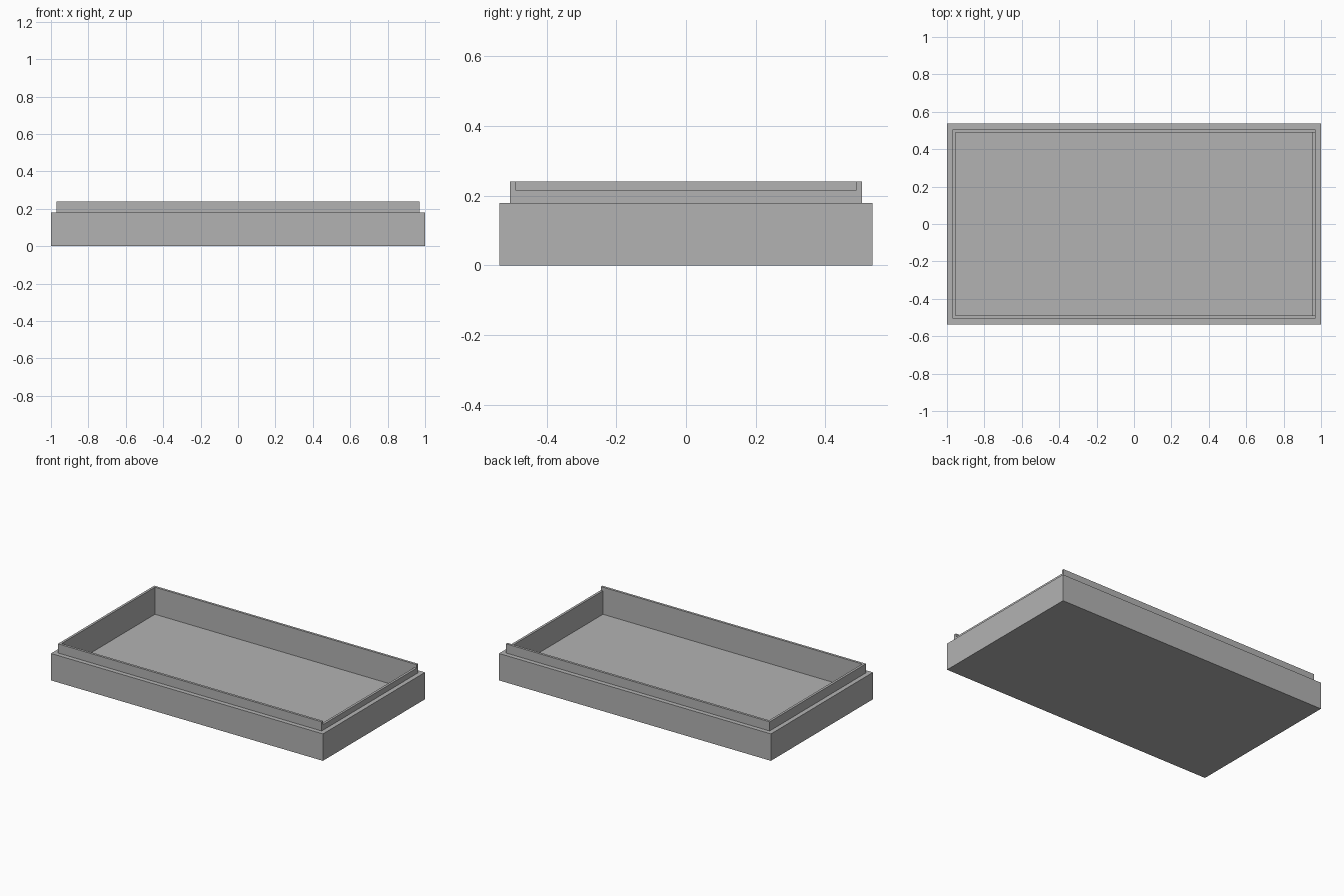
import bpy
import bmesh

cube = bpy.data.objects.get("Cube")
if cube:
    bpy.data.objects.remove(cube, do_unlink=True)

HALF_X, HALF_Y = 1.0, 0.536
STEP, INNER = 0.03, 0.046          # insets of the lip's outer and inner faces
FLOOR, SHOULDER, NOTCH, TOP = 0.06, 0.179, 0.216, 0.24

# One flat grey for the whole tray
grey = bpy.data.materials.new("plain grey")
grey.use_nodes = True
colour = (0.45, 0.45, 0.45, 1.0)
grey.diffuse_color = colour
grey.node_tree.nodes["Principled BSDF"].inputs["Base Color"].default_value = colour

bm = bmesh.new()


def rectangle(inset, z):
    x, y = HALF_X - inset, HALF_Y - inset
    return [bm.verts.new((sx * x, sy * y, z))
            for sx, sy in ((-1, -1), (1, -1), (1, 1), (-1, 1))]


def bridge(lower, upper):
    return [bm.faces.new((lower[i], lower[(i + 1) % 4],
                          upper[(i + 1) % 4], upper[i])) for i in range(4)]


# Body wall, shoulder, lip wall, rim and cavity as nested rectangles
profile = [(0, 0), (0, SHOULDER), (STEP, SHOULDER), (STEP, NOTCH),
           (INNER, NOTCH), (INNER, FLOOR)]
rings = [rectangle(inset, z) for inset, z in profile]
bands = [bridge(a, b) for a, b in zip(rings, rings[1:])]
bm.faces.new(rings[0][::-1])
bm.faces.new(rings[-1])

# Split the +x rim at the inner side walls to mark out the low opening
for side in (-1, 1):
    end = [f for f in bm.faces if abs(f.calc_center_median().z - NOTCH) < 1e-4
           and f.calc_center_median().x > HALF_X - INNER]
    geom = set(end)
    for f in end:
        geom.update(f.edges)
        geom.update(f.verts)
    bmesh.ops.bisect_plane(bm, geom=list(geom), dist=1e-5,
                           plane_co=(0, side * (HALF_Y - INNER), 0),
                           plane_no=(0, 1, 0))

# Raise the rest of the rim to full height
bm.normal_update()
rim = [f for f in bm.faces
       if all(abs(v.co.z - NOTCH) < 1e-4 for v in f.verts)
       and not (f.calc_center_median().x > HALF_X - INNER
                and abs(f.calc_center_median().y) < 0.1)]
raised = bmesh.ops.extrude_face_region(bm, geom=rim)["geom"]
bmesh.ops.translate(bm, vec=(0, 0, TOP - NOTCH),
                    verts=[v for v in raised if isinstance(v, bmesh.types.BMVert)])
old = [f for f in rim if f.is_valid]
if old:
    bmesh.ops.delete(bm, geom=old, context="FACES")

# Merge flat neighbours and tidy the normals
bmesh.ops.dissolve_limit(bm, angle_limit=0.01, verts=bm.verts, edges=bm.edges)
bmesh.ops.recalc_face_normals(bm, faces=bm.faces)

mesh = bpy.data.meshes.new("tray")
bm.to_mesh(mesh)
bm.free()
mesh.materials.append(grey)
tray = bpy.data.objects.new("tray", mesh)
bpy.context.collection.objects.link(tray)
